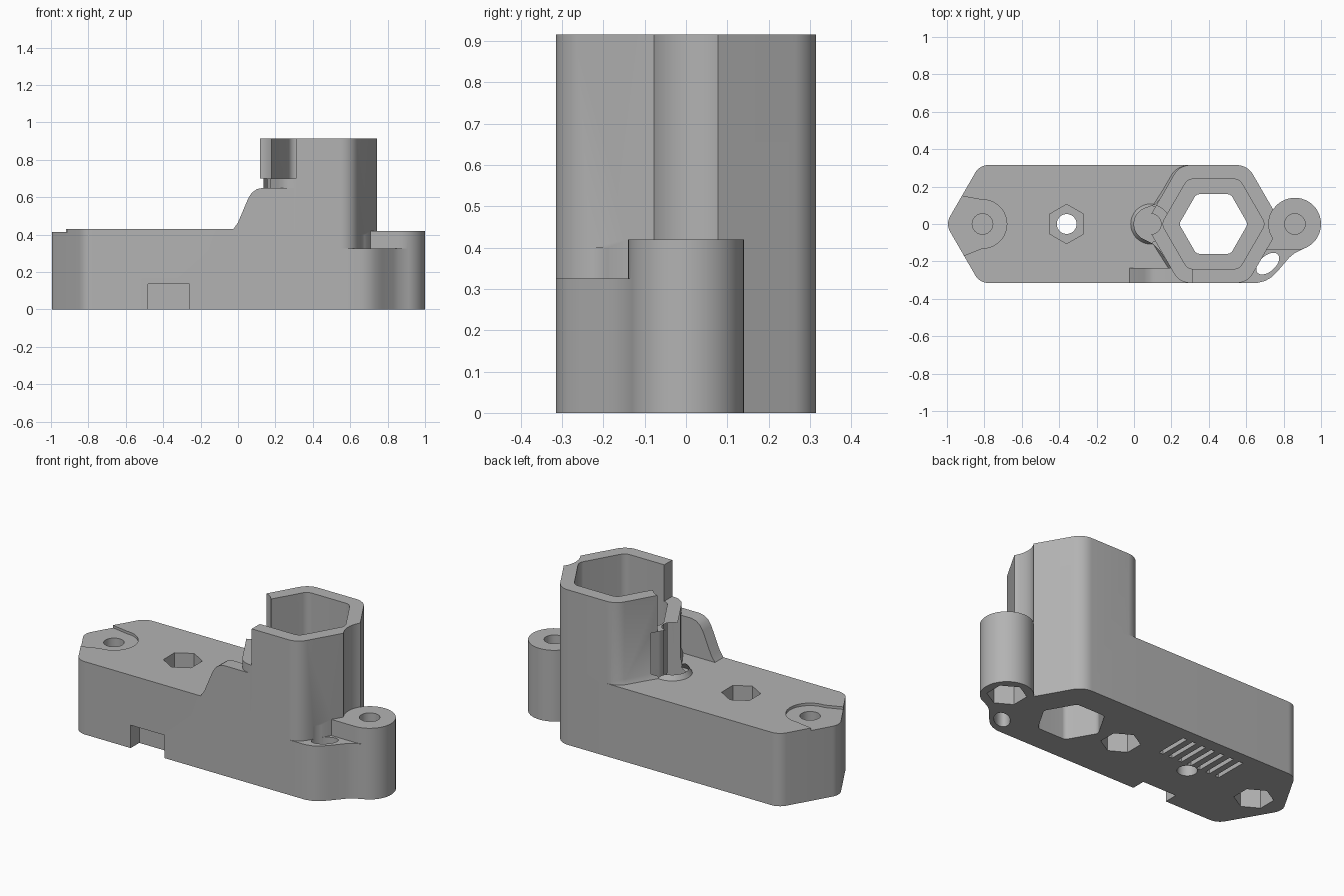
import bpy, bmesh, math
from mathutils import Vector

cube = bpy.data.objects.get("Cube")
if cube:
    bpy.data.objects.remove(cube)

HALF = 0.315            # half depth of body and tower
TOWER_X = 0.425         # tower axis
BODY_TOP, LUG_TOP, LEDGE_TOP, BOSS_TOP, TOP = 0.43, 0.42, 0.325, 0.7, 0.915
END_X, NUT_X, BOSS_X, LUG_X = -0.81, -0.36, 0.09, 0.86

plastic = bpy.data.materials.new("grey plastic")
plastic.use_nodes = True
GREY = (0.45, 0.45, 0.45, 1)
plastic.diffuse_color = GREY
plastic.node_tree.nodes["Principled BSDF"].inputs["Base Color"].default_value = GREY


def ellipse(x, y, a, b=None, turn=0.0, n=48):
    b = b or a
    pts = []
    for i in range(n):
        t = math.tau * i / n
        u, v = a * math.cos(t), b * math.sin(t)
        pts.append((x + u * math.cos(turn) - v * math.sin(turn),
                    y + u * math.sin(turn) + v * math.cos(turn)))
    return pts


def hexagon(x, y, r, turn=0.0):
    return ellipse(x, y, r, turn=turn, n=6)


def rounded(pts, r, seg=8):
    """Round each convex corner of a polygon with an arc-like curve."""
    out = []
    for i, p in enumerate(pts):
        p = Vector(p)
        a = (Vector(pts[i - 1]) - p).normalized()
        b = (Vector(pts[(i + 1) % len(pts)]) - p).normalized()
        half = a.angle(b) / 2
        centre = p + (a + b).normalized() * r / math.sin(half)
        start = p + a * r / math.tan(half) - centre
        end = p + b * r / math.tan(half) - centre
        for k in range(seg + 1):
            d = start.lerp(end, k / seg).normalized() * r
            out.append(tuple(centre + d))
    return out


def prism(name, pts, z0, z1, top_pts=None, bevel=0.0):
    bm = bmesh.new()
    low = [bm.verts.new((x, y, z0)) for x, y in pts]
    high = [bm.verts.new((x, y, z1)) for x, y in (top_pts or pts)]
    bm.faces.new(low[::-1])
    cap = bm.faces.new(high)
    n = len(pts)
    for i in range(n):
        j = (i + 1) % n
        bm.faces.new((low[i], low[j], high[j], high[i]))
    if bevel:
        bmesh.ops.bevel(bm, geom=list(cap.edges), offset=bevel, segments=4,
                        profile=0.5, affect='EDGES')
    bmesh.ops.recalc_face_normals(bm, faces=bm.faces)
    mesh = bpy.data.meshes.new(name)
    bm.to_mesh(mesh)
    bm.free()
    ob = bpy.data.objects.new(name, mesh)
    mesh.materials.append(plastic)
    bpy.context.collection.objects.link(ob)
    return ob


def box(name, x0, x1, y0, y1, z0, z1):
    return prism(name, [(x0, y0), (x1, y0), (x1, y1), (x0, y1)], z0, z1)


def combine(target, other, operation):
    mod = target.modifiers.new(other.name, 'BOOLEAN')
    mod.operation, mod.solver, mod.object = operation, 'EXACT', other
    bpy.ops.object.select_all(action='DESELECT')
    bpy.context.view_layer.objects.active = target
    target.select_set(True)
    bpy.ops.object.modifier_apply(modifier=mod.name)
    bpy.data.objects.remove(other)


def add(target, other):
    combine(target, other, 'UNION')


def cut(target, other):
    combine(target, other, 'DIFFERENCE')


# Long low body with a pointed end and softened top edge
side = HALF / math.sqrt(3)
outline = rounded([(-1.007, 0), (-1.007 + side, -HALF), (TOWER_X, -HALF),
                   (TOWER_X, HALF), (-1.007 + side, HALF)], 0.08)
housing = prism("housing", outline, 0, BODY_TOP, bevel=0.022)

# Shallow seat around the end screw
cut(housing, prism("end_seat", ellipse(END_X, 0, 0.13), BODY_TOP - 0.015, 0.6))
cut(housing, prism("end_seat_mouth", [(-1.1, -0.19), (-0.9, -0.165), (END_X, -0.129),
                                      (END_X, 0.129), (-0.9, 0.145), (-1.1, 0.19)],
                   BODY_TOP - 0.015, 0.6))

# Hexagonal tower, scooped for the screw heads beside it
R = HALF / math.cos(math.pi / 6)
hex_outline = rounded(hexagon(TOWER_X, 0, R), 0.1)
tower = prism("tower", hex_outline, 0, TOP)
cut(tower, prism("lug_scoop", ellipse(LUG_X, 0, 0.14), LUG_TOP, 1.2))
cut(tower, prism("boss_scoop", ellipse(BOSS_X, 0, 0.102), BOSS_TOP, 1.2))
cut(tower, box("side_opening", -0.2, 0.31, -0.5, 0, BOSS_TOP, 1.2))
add(housing, tower)

# Flared foot where the tower meets the body
flare = [(TOWER_X + (x - TOWER_X) * 1.1 if x < TOWER_X else TOWER_X, y * 0.995)
         for x, y in hex_outline if x < TOWER_X]
inner = [(x, y * 0.995) for x, y in hex_outline if x < TOWER_X]
add(housing, prism("tower_foot", flare, BODY_TOP - 0.02, BODY_TOP + 0.03, inner))
add(housing, prism("boss_foot", ellipse(BOSS_X, 0, 0.12), BODY_TOP - 0.02,
                   BODY_TOP + 0.03, ellipse(BOSS_X, 0, 0.089)))

# Screw boss and its web to the tower
add(housing, prism("boss", ellipse(BOSS_X, 0, 0.09), 0.2, BOSS_TOP))
add(housing, prism("boss_web", [(0.045, -0.077), (0.1, -0.105), (0.145, -0.15), (0.2, -0.235),
                                (0.3, -0.2), (0.3, 0.2), (0.17, 0.17), (0.115, 0.105),
                                (0.06, 0.084)], 0.21, BOSS_TOP))

# Sloped gusset on the front wall
gusset = prism("gusset", [(-0.075, 0.3), (0.3, 0.3), (0.3, 0.65), (0.13, 0.65), (0.1, 0.643),
                          (0.075, 0.625), (0.055, 0.595), (0.0, 0.465), (-0.035, 0.415)], 0, 0.08)
for v in gusset.data.vertices:
    x, z, d = v.co
    v.co = (x, d - HALF, z)
gusset.data.flip_normals()
add(housing, gusset)

# Right lug and lower ledge in front of it
add(housing, prism("lug", ellipse(LUG_X, 0, 0.14), 0, LUG_TOP))
add(housing, prism("lug_web", [(0.6, -0.14), (LUG_X, -0.14), (LUG_X, 0.14), (0.81, 0.14),
                               (0.76, 0.148), (0.72, 0.168), (0.685, 0.2), (0.655, 0.235),
                               (0.5, 0.2)], 0, LUG_TOP))
add(housing, prism("ledge", [(0.42, -HALF), (0.66, -HALF), (0.7, -0.305), (0.735, -0.285),
                             (0.77, -0.25), (0.83, -0.18), (0.86, -0.155), (0.91, -0.13),
                             (0.86, -0.05), (0.5, -0.05)], 0, LEDGE_TOP))
cut(housing, prism("cable_hole", ellipse(0.715, -0.212, 0.073, 0.042, math.radians(42)), -0.1, 0.4))

# Tower pocket and the narrower opening beneath it
cut(housing, prism("pocket", rounded(hexagon(TOWER_X, 0, 0.277), 0.05), 0.3, 1.2))
cut(housing, prism("floor_opening", rounded(hexagon(TOWER_X, 0, 0.184), 0.03), -0.1, 0.5))

# Blind screw holes with hexagonal nut pockets from below
for x, top in ((END_X, BODY_TOP), (BOSS_X, BOSS_TOP), (LUG_X, LUG_TOP)):
    cut(housing, prism("screw_hole", ellipse(x, 0, 0.055), 0.17, top + 0.2))
    cut(housing, prism("nut_pocket", hexagon(x, 0, 0.105, math.pi / 6), -0.1, 0.15))

# Through hole with a nut pocket from above
cut(housing, prism("through_hole", ellipse(NUT_X, 0, 0.053), -0.1, 0.6))
cut(housing, prism("upper_nut_pocket", hexagon(NUT_X, 0, 0.105, math.pi / 6), 0.28, 0.6))

# Front notch and underside vents
cut(housing, box("front_notch", -0.48, -0.26, -0.5, -0.235, -0.1, 0.135))
for i in range(7):
    x = -0.14 - i * 0.063
    cut(housing, box("vent", x - 0.013, x + 0.013, 0.05, 0.245, -0.1, 0.08))

bpy.ops.object.select_all(action='DESELECT')
housing.select_set(True)
bpy.context.view_layer.objects.active = housing
bpy.ops.object.shade_smooth_by_angle(angle=math.radians(30))
